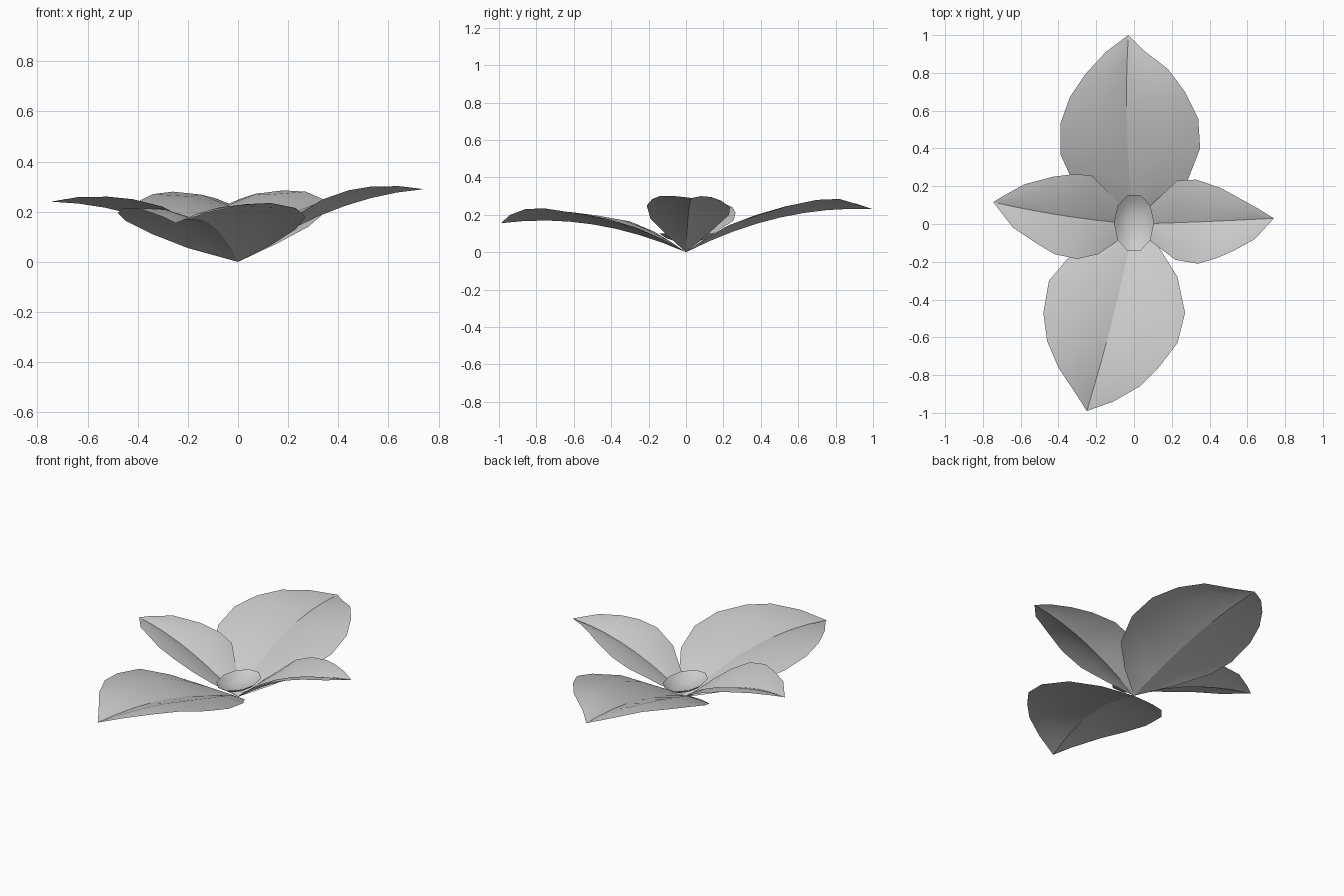
import bpy, math
from mathutils import Vector

if "Cube" in bpy.data.objects:
    bpy.data.objects.remove(bpy.data.objects["Cube"])


def make_object(name, verts, faces, angle):
    mesh = bpy.data.meshes.new(name)
    mesh.from_pydata(verts, [], faces)
    mesh.update()
    obj = bpy.data.objects.new(name, mesh)
    bpy.context.collection.objects.link(obj)
    bpy.ops.object.select_all(action='DESELECT')
    obj.select_set(True)
    bpy.context.view_layer.objects.active = obj
    bpy.ops.object.shade_smooth_by_angle(angle=math.radians(angle))
    return obj


def leaf(name, ctrl, tip, left, right):
    """Folded leaf: curved midrib from the origin, an outline on each side, each half slightly domed."""
    ctrl, tip = Vector(ctrl), Vector(tip)
    n = len(left) + 1
    verts, faces = [Vector((0, 0, 0))], []
    for i in range(1, n):
        t = i / n
        rib = 2 * t * (1 - t) * ctrl + t * t * tip
        l, r = Vector(left[i - 1]), Vector(right[i - 1])
        row = []
        for edge in (l, r):
            mid = (rib + edge) / 2
            mid.z += 0.07 * (edge - rib).length
            row.append(mid)
        verts += [l, row[0], rib, row[1], r]
    last = len(verts)
    verts.append(tip)
    for k in range(4):
        faces.append((0, 2 + k, 1 + k))
        for i in range(n - 2):
            a = 1 + i * 5 + k
            faces.append((a, a + 1, a + 6, a + 5))
        a = last - 5 + k
        faces.append((a, a + 1, last))
    return make_object(name, verts, faces, 22)


# Two large leaves
leaf("back_leaf", (-.06, .5, .255), (-.03, 1, .23),
     [(-.19, .12, .08), (-.34, .26, .15), (-.39, .37, .195), (-.39, .53, .245),
      (-.34, .67, .27), (-.26, .79, .28), (-.15, .91, .26)],
     [(.15, .1, .07), (.28, .22, .14), (.35, .4, .2), (.34, .56, .25),
      (.27, .7, .28), (.18, .82, .285), (.05, .92, .255)])
leaf("front_leaf", (-.1, -.5, .22), (-.25, -.99, .155),
     [(.13, -.12, .065), (.23, -.28, .13), (.27, -.47, .18), (.23, -.63, .215),
      (.13, -.76, .235), (.03, -.86, .23), (-.11, -.94, .2)],
     [(-.2, -.08, .055), (-.34, -.17, .11), (-.45, -.3, .165), (-.48, -.47, .195),
      (-.46, -.62, .215), (-.4, -.76, .215), (-.3, -.91, .18)])

# Two small leaves
leaf("left_leaf", (-.37, .03, .23), (-.745, .115, .24),
     [(-.1, -.1, .09), (-.19, -.16, .16), (-.3, -.185, .22), (-.42, -.16, .25),
      (-.52, -.1, .26), (-.64, -.02, .258)],
     [(-.1, .13, .09), (-.22, .255, .17), (-.31, .265, .21), (-.43, .25, .24),
      (-.58, .21, .258), (-.69, .15, .25)])
leaf("right_leaf", (.37, .01, .26), (.74, .03, .29),
     [(.1, .11, .09), (.23, .23, .2), (.33, .235, .24), (.46, .19, .275),
      (.56, .135, .295), (.66, .08, .3)],
     [(.1, -.1, .09), (.22, -.19, .18), (.34, -.21, .25), (.44, -.18, .285),
      (.53, -.14, .3), (.64, -.08, .302)])

# Small shallow cup at the centre
N = 10
verts, faces = [], []
for scale, z in ((1, .1), (.75, .075), (.4, .058)):
    for i in range(N):
        a = 2 * math.pi * i / N
        verts.append((.107 * scale * math.cos(a), .006 + .156 * scale * math.sin(a), z))
verts.append((0, 0, .054))
for i in range(N):
    j = (i + 1) % N
    for r in (0, N):
        faces.append((r + i, r + j, r + N + j, r + N + i))
    faces.append((2 * N + i, 2 * N + j, 3 * N))
make_object("center_cup", verts, faces, 40)
